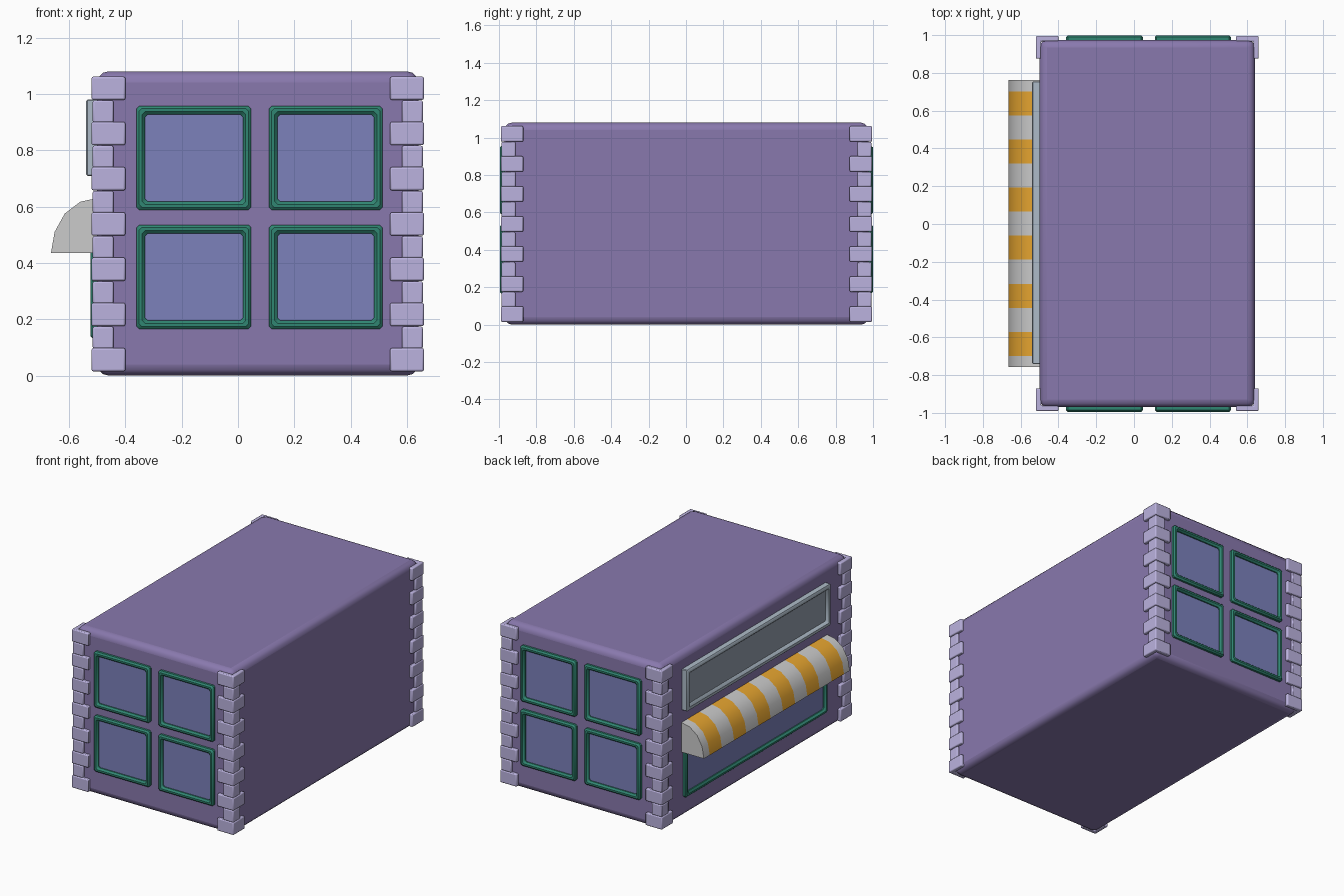
import bpy, bmesh, math
from mathutils import Vector, Matrix

if "Cube" in bpy.data.objects:
    bpy.data.objects.remove(bpy.data.objects["Cube"])


def mat(name, rgb):
    m = bpy.data.materials.new(name)
    m.diffuse_color = (*rgb, 1)
    m.use_nodes = True
    m.node_tree.nodes["Principled BSDF"].inputs["Base Color"].default_value = m.diffuse_color
    return m


WALL = mat("wall_purple", (0.25, 0.19, 0.42))
QUOIN = mat("corner_lilac", (0.50, 0.45, 0.74))
GREEN = mat("frame_green", (0.03, 0.24, 0.17))
GLASS = mat("glass_blue", (0.20, 0.22, 0.50))
SIGN = mat("sign_frame_grey", (0.42, 0.50, 0.58))
PANEL = mat("sign_panel_grey", (0.30, 0.35, 0.42))
ORANGE = mat("awning_orange", (0.80, 0.38, 0.03))


def finish(name, bm, mats, bevel=0, segments=2, angle=35):
    bmesh.ops.recalc_face_normals(bm, faces=bm.faces)
    me = bpy.data.meshes.new(name)
    bm.to_mesh(me)
    bm.free()
    ob = bpy.data.objects.new(name, me)
    bpy.context.collection.objects.link(ob)
    for m in mats:
        me.materials.append(m)
    if bevel:
        b = ob.modifiers.new("bevel", 'BEVEL')
        b.width, b.segments = bevel, segments
    bpy.ops.object.select_all(action='DESELECT')
    ob.select_set(True)
    bpy.context.view_layer.objects.active = ob
    bpy.ops.object.shade_smooth_by_angle(angle=math.radians(angle))
    return ob


def box(name, lo, hi, m, bevel=0, segments=2):
    bm = bmesh.new()
    lo, hi = Vector(lo), Vector(hi)
    bmesh.ops.create_cube(bm, size=1, matrix=Matrix.Translation((lo + hi) / 2)
                          @ Matrix.Diagonal((*(hi - lo), 1)))
    return finish(name, bm, [m], bevel, segments, 50)


def framed_panel(name, place, u0, u1, v0, v1, profile, chamfer, frame_mat, pane_mat):
    """Sweep (inset, depth) profile around a rectangle; close the middle with a pane."""
    bm = bmesh.new()
    rings = []
    for inset, depth in profile:
        a, b, c, d = u0 + inset, u1 - inset, v0 + inset, v1 - inset
        k = chamfer
        pts = [(a + k, c), (b - k, c), (b, c + k), (b, d - k),
               (b - k, d), (a + k, d), (a, d - k), (a, c + k)]
        rings.append([bm.verts.new(place(u, v, depth)) for u, v in pts])
    for r, s in zip(rings, rings[1:]):
        for i in range(8):
            j = (i + 1) % 8
            bm.faces.new((r[i], r[j], s[j], s[i]))
    bm.faces.new(rings[-1]).material_index = 1
    bm.faces.new(rings[0][::-1])
    return finish(name, bm, [frame_mat, pane_mat])


# main building block
X0, X1, Y0, Y1 = -0.50, 0.64, -0.97, 0.975
box("building_body", (X0, Y0, 0.0), (X1, Y1, 1.08), WALL, 0.04, 3)

# interlocking corner stones: alternating long and short L-shaped blocks
STEP = 0.0803
T = 0.022
corners = {"front_left": (-0.52, -0.99, 1, 1), "front_right": (0.66, -0.99, -1, 1),
           "back_left": (-0.52, 0.995, 1, -1), "back_right": (0.66, 0.995, -1, -1)}
for label, (cx, cy, sx, sy) in corners.items():
    bm = bmesh.new()
    for i in range(13):
        long = i % 2 == 0
        o = 0 if long else 0.004
        L = 0.12 if long else 0.078
        z0 = 0.015 + i * STEP
        z1 = z0 + STEP + (0.002 if long else -0.002)
        outline = [(o, o), (L, o), (L, T + .006), (T + .006, T + .006), (T + .006, L), (o, L)]
        low, top = [[bm.verts.new((cx + sx * p, cy + sy * q, z)) for p, q in outline]
                    for z in (z0, z1)]
        bm.faces.new(low)
        bm.faces.new(top)
        for k in range(6):
            n = (k + 1) % 6
            bm.faces.new((low[k], low[n], top[n], top[k]))
    finish("corner_stones_" + label, bm, [QUOIN], 0.006, 2)

# four windows on each end wall
WINDOW = [(0, -0.005), (0, 0.014), (0.009, 0.024), (0.02, 0.024), (0.03, 0.012), (0.03, 0.004)]
for label, wall, s in (("front", Y0 - 0.001, -1), ("back", Y1, 1)):
    place = lambda u, v, d: (u, wall + s * d, v)
    for col, (a, b) in enumerate(((-0.36, 0.047), (0.11, 0.513))):
        for row, (c, d) in enumerate(((0.165, 0.535), (0.588, 0.957))):
            framed_panel(f"{label}_window_{row}_{col}", place, a, b, c, d,
                         WINDOW, 0.01, GREEN, GLASS)

# shop window and sign board on the left wall
left = lambda u, v, d: (X0 - d, u, v)
framed_panel("shop_window", left, -0.735, 0.745, 0.13, 0.56, WINDOW, 0.01, GREEN, GLASS)
SIGNP = [(0, -0.005), (0, 0.034), (0.006, 0.039), (0.022, 0.039), (0.034, 0.026), (0.036, 0.022)]
framed_panel("sign_board", left, -0.742, 0.755, 0.708, 0.98, SIGNP, 0.004, SIGN, PANEL)

# striped awning: quarter-round profile extruded along the wall
arc = [(-0.495, 0.435), (-0.664, 0.435), (-0.651, 0.51), (-0.615, 0.575),
       (-0.56, 0.617), (-0.495, 0.631)]
stops = [-0.757] + [-0.698 + i * 0.1272 for i in range(12)] + [0.762]
bm = bmesh.new()
rings = [[bm.verts.new((x, y, z)) for x, z in arc] for y in stops]
for i, (r, s) in enumerate(zip(rings, rings[1:])):
    for k in range(6):
        n = (k + 1) % 6
        bm.faces.new((r[k], r[n], s[n], s[k])).material_index = i % 2
bm.faces.new(rings[0])
bm.faces.new(rings[-1])
finish("awning", bm, [mat("awning_grey", (0.8, 0.8, 0.8)), ORANGE])
